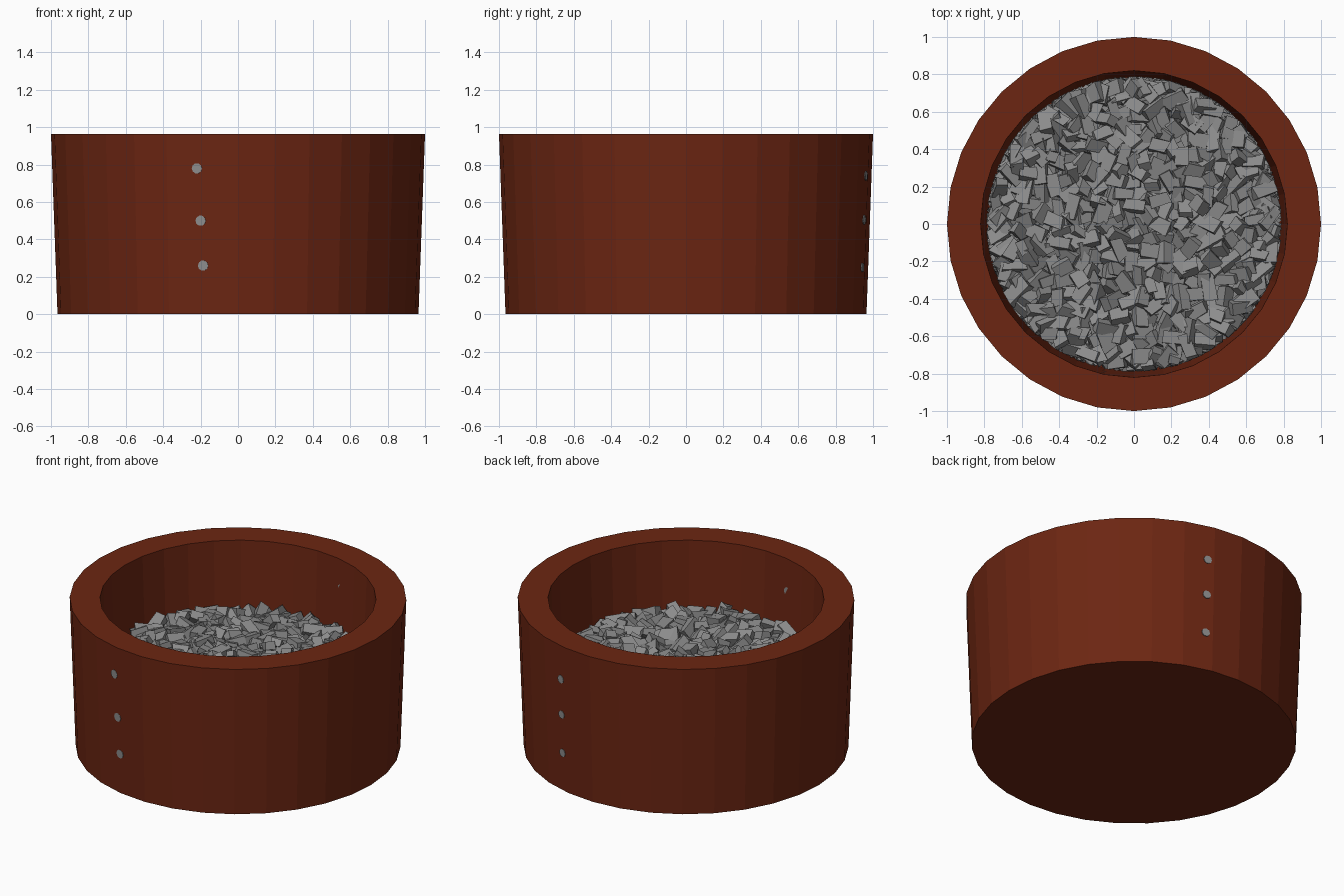
import bpy, bmesh, math, random
from mathutils import Vector, Euler

if "Cube" in bpy.data.objects:
    bpy.data.objects.remove(bpy.data.objects["Cube"])

random.seed(7)
H = 0.965
SIDES = 32


def material(name, rgb):
    m = bpy.data.materials.new(name)
    m.diffuse_color = (*rgb, 1)
    m.use_nodes = True
    m.node_tree.nodes["Principled BSDF"].inputs["Base Color"].default_value = m.diffuse_color
    return m


terracotta = material("terracotta", (0.15, 0.019, 0.006))
stone = material("grey stone", (0.26, 0.26, 0.26))


def finish(name, bm, mat):
    me = bpy.data.meshes.new(name)
    bm.to_mesh(me)
    bm.free()
    me.materials.append(mat)
    ob = bpy.data.objects.new(name, me)
    bpy.context.collection.objects.link(ob)
    return ob


# pot: tapered outside, rim, tapered inside and floor
bm = bmesh.new()
rings = []
for r, z in [(0.965, 0), (1.0, H), (0.82, H), (0.787, 0.12)]:
    rings.append([bm.verts.new((r * math.cos(2 * math.pi * i / SIDES),
                                r * math.sin(2 * math.pi * i / SIDES), z))
                  for i in range(SIDES)])
for a, b in zip(rings, rings[1:]):
    for i in range(SIDES):
        j = (i + 1) % SIDES
        bm.faces.new((a[i], a[j], b[j], b[i]))
bm.faces.new(rings[0][::-1])
bm.faces.new(rings[-1])
bmesh.ops.recalc_face_normals(bm, faces=bm.faces)
finish("pot", bm, terracotta)


# plugs through the wall, three in front and three behind
def plug(name, x, side, z_out, z_in, radius):
    r_out = 0.965 + 0.035 * z_out / H
    y = side * math.sqrt(r_out ** 2 - x ** 2)
    d = Vector((x, y, 0)).normalized()
    outer = d * (r_out + 0.001) + Vector((0, 0, z_out))
    inner = d * (0.783 + 0.035 * z_in / H) + Vector((0, 0, z_in))
    t = Vector((-d.y, d.x, 0))
    bm = bmesh.new()
    ends = []
    for c in (outer, inner):
        ends.append([bm.verts.new(c + t * radius * math.cos(k * math.pi / 5)
                                  + Vector((0, 0, radius * math.sin(k * math.pi / 5))))
                     for k in range(10)])
    for k in range(10):
        bm.faces.new((ends[0][k], ends[0][(k + 1) % 10], ends[1][(k + 1) % 10], ends[1][k]))
    bm.faces.new(ends[0])
    bm.faces.new(ends[1])
    bmesh.ops.recalc_face_normals(bm, faces=bm.faces)
    finish(name, bm, stone)


for label, x, z_out, z_in in [("top", -0.22, 0.78, 0.755), ("middle", -0.20, 0.5, 0.5),
                              ("bottom", -0.187, 0.26, 0.26)]:
    plug("front_plug_" + label, x, -1, z_out, z_in, 0.028)
for label, z_out, z_in in [("top", 0.74, 0.78), ("middle", 0.505, 0.5), ("bottom", 0.25, 0.25)]:
    plug("back_plug_" + label, 0.235, 1, z_out, z_in, 0.026)


# gravel: layers of jittered angular chips kept inside the wall
def chip(bm, centre):
    size = Vector((random.uniform(0.10, 0.15), random.uniform(0.06, 0.085),
                   random.uniform(0.045, 0.07)))
    rot = Euler((random.gauss(0, 0.4), random.gauss(0, 0.35),
                 random.uniform(0, 2 * math.pi))).to_matrix()
    verts = bmesh.ops.create_cube(bm, size=1)["verts"]
    for v in verts:
        p = Vector([v.co[k] * size[k] * random.uniform(0.7, 1.1) for k in range(3)])
        v.co = rot @ p + centre
    over = max(math.hypot(v.co.x, v.co.y) for v in verts) - 0.79
    if over > 0:
        push = Vector((centre.x, centre.y, 0)).normalized() * over
        for v in verts:
            v.co -= push


bm = bmesh.new()
GOLDEN = math.pi * (3 - math.sqrt(5))
for layer in range(7):
    z = 0.17 + layer * 0.06
    count = 360
    for i in range(count):
        r = 0.79 * math.sqrt((i + 0.5) / count)
        a = i * GOLDEN + layer
        chip(bm, Vector((r * math.cos(a) + random.uniform(-0.02, 0.02),
                         r * math.sin(a) + random.uniform(-0.02, 0.02),
                         z + random.uniform(-0.025, 0.02))))
finish("gravel", bm, stone)
